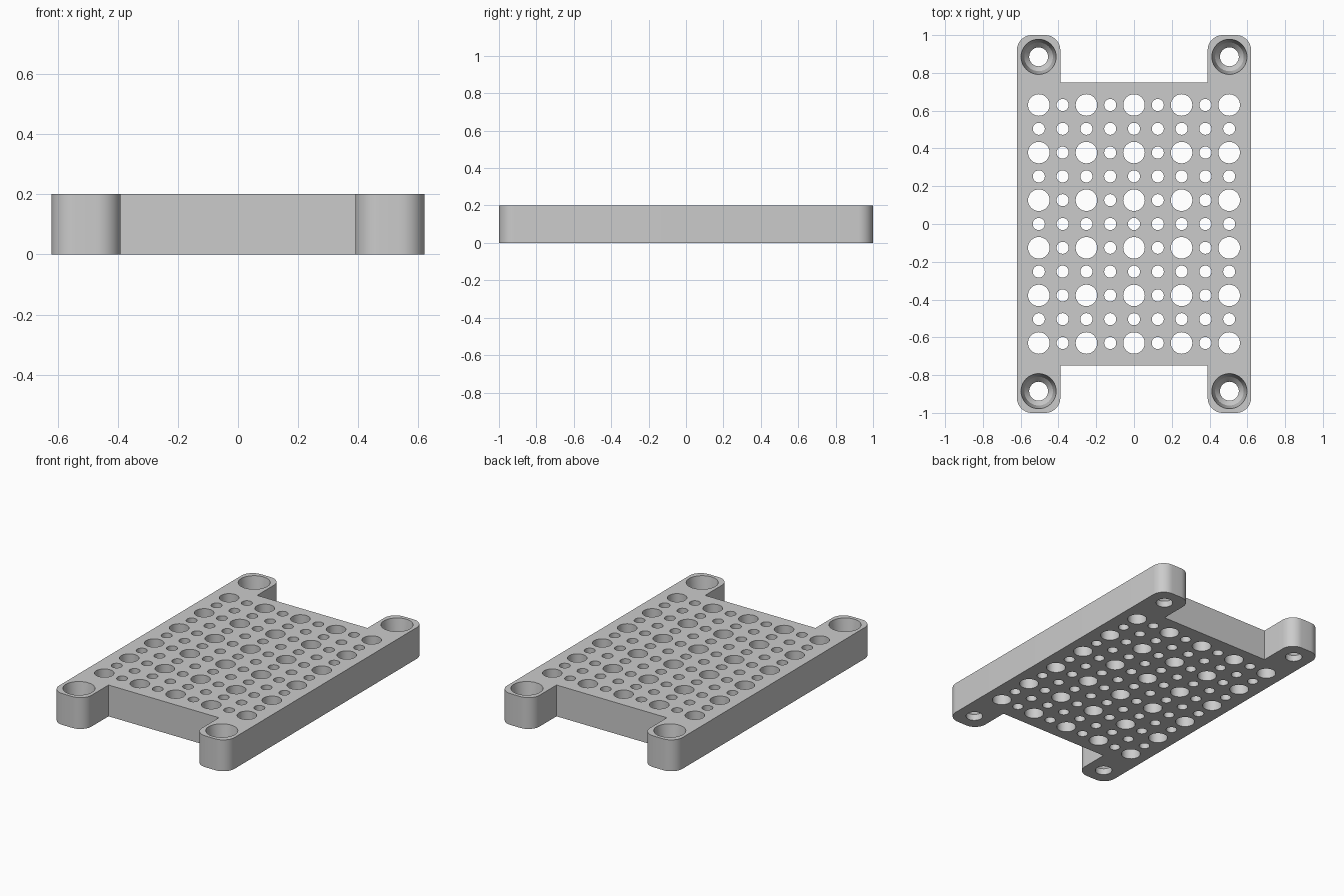
import bpy, bmesh, math

cube = bpy.data.objects.get("Cube")
if cube:
    bpy.data.objects.remove(cube, do_unlink=True)

HEIGHT = 0.2
HALF_X, HALF_Y = 0.62, 1.0
EAR_X, BODY_Y = 0.39, 0.75     # inner side of the ears, end of the plate body
CORNER = 0.08
PITCH = 0.126

grey = bpy.data.materials.new("plain grey")
grey.use_nodes = True
colour = (0.6, 0.6, 0.6, 1)
grey.diffuse_color = colour
grey.node_tree.nodes["Principled BSDF"].inputs["Base Color"].default_value = colour


def make_object(name, bm):
    bmesh.ops.recalc_face_normals(bm, faces=bm.faces[:])
    mesh = bpy.data.meshes.new(name)
    bm.to_mesh(mesh)
    bm.free()
    mesh.materials.append(grey)
    obj = bpy.data.objects.new(name, mesh)
    bpy.context.collection.objects.link(obj)
    return obj


def arc(cx, cy, start, steps=10):
    """Quarter circle, counter-clockwise from the start angle."""
    return [(cx + CORNER * math.cos(start + math.pi / 2 * i / steps),
             cy + CORNER * math.sin(start + math.pi / 2 * i / steps))
            for i in range(steps + 1)]


def turned(bm, x, y, profile, sides):
    """Closed turned solid from (radius, height) pairs, bottom to top."""
    rings = [[bm.verts.new((x + r * math.cos(math.tau * i / sides),
                            y + r * math.sin(math.tau * i / sides), z))
              for i in range(sides)] for r, z in profile]
    for low, high in zip(rings, rings[1:]):
        for i in range(sides):
            j = (i + 1) % sides
            bm.faces.new((low[i], low[j], high[j], high[i]))
    bm.faces.new(rings[0][::-1])
    bm.faces.new(rings[-1])


# Plate outline: one quarter, mirrored and turned into the full loop
ear = arc(HALF_X - CORNER, HALF_Y - CORNER, 0)
ear += arc(EAR_X + CORNER, HALF_Y - CORNER, math.pi / 2)
ear.append((EAR_X, BODY_Y))
half = ear + [(-x, y) for x, y in reversed(ear)]
outline = half + [(-x, -y) for x, y in half]

bm = bmesh.new()
base = bm.faces.new([bm.verts.new((x, y, 0)) for x, y in outline])
top = bmesh.ops.extrude_face_region(bm, geom=[base])["geom"]
bmesh.ops.translate(bm, vec=(0, 0, HEIGHT),
                    verts=[v for v in top if isinstance(v, bmesh.types.BMVert)])
plate = make_object("perforated_plate", bm)

# Cutter for the hole grid and the screw holes
bm = bmesh.new()
for col in range(9):
    for row in range(11):
        large = col % 2 == 0 and row % 2 == 0
        radius = 0.057 if large else 0.032
        turned(bm, (col - 4) * PITCH, (row - 5) * PITCH,
               [(radius, -0.05), (radius, HEIGHT + 0.05)], 32 if large else 24)
screw = [(0.05, -0.05), (0.05, 0.04), (0.076, 0.07),
         (0.093, HEIGHT), (0.093, HEIGHT + 0.05)]
for sx in (-1, 1):
    for sy in (-1, 1):
        turned(bm, sx * 0.505, sy * 0.885, screw, 40)
cutter = make_object("hole_cutter", bm)
cutter.hide_render = True

# Cut the holes and shade the round walls
cut = plate.modifiers.new("holes", "BOOLEAN")
cut.operation = "DIFFERENCE"
cut.solver = "EXACT"
cut.object = cutter
bpy.ops.object.select_all(action="DESELECT")
plate.select_set(True)
bpy.context.view_layer.objects.active = plate
bpy.ops.object.modifier_apply(modifier=cut.name)
bpy.data.objects.remove(cutter, do_unlink=True)
bpy.ops.object.shade_smooth_by_angle(angle=math.radians(25))
